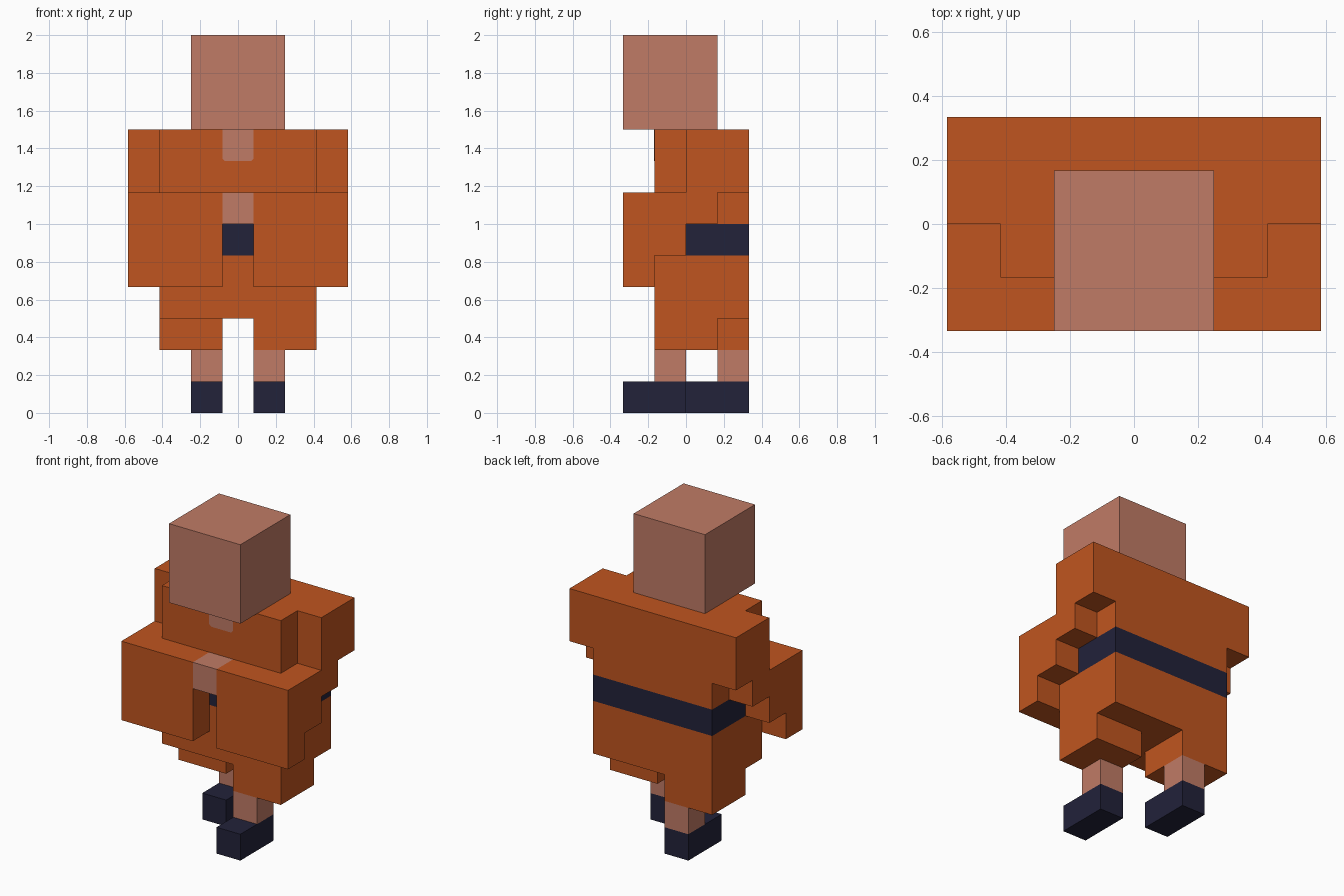
import bpy, bmesh

U = 1 / 6  # one block; all part sizes below are in blocks

cube = bpy.data.objects.get("Cube")
if cube:
    bpy.data.objects.remove(cube, do_unlink=True)


def material(name, rgb):
    m = bpy.data.materials.new(name)
    m.use_nodes = True
    m.diffuse_color = (*rgb, 1)
    bsdf = next(n for n in m.node_tree.nodes if n.type == 'BSDF_PRINCIPLED')
    bsdf.inputs["Base Color"].default_value = (*rgb, 1)
    return m


ORANGE = material("orange cloth", (0.527, 0.091, 0.014))
SKIN = material("skin", (0.527, 0.198, 0.133))
NAVY = material("dark navy", (0.016, 0.016, 0.042))


def extrude(name, profile, x0, x1, mat):
    """Extrude a side profile of (y, z) points from x0 to x1."""
    bm = bmesh.new()
    face = bm.faces.new([bm.verts.new((x0 * U, y * U, z * U)) for y, z in profile])
    ext = bmesh.ops.extrude_face_region(bm, geom=[face])
    verts = [g for g in ext["geom"] if isinstance(g, bmesh.types.BMVert)]
    bmesh.ops.translate(bm, verts=verts, vec=((x1 - x0) * U, 0, 0))
    bmesh.ops.recalc_face_normals(bm, faces=bm.faces)
    mesh = bpy.data.meshes.new(name)
    bm.to_mesh(mesh)
    bm.free()
    mesh.materials.append(mat)
    obj = bpy.data.objects.new(name, mesh)
    bpy.context.collection.objects.link(obj)
    return obj


def box(name, x, y, z, mat):
    profile = [(y[0], z[0]), (y[1], z[0]), (y[1], z[1]), (y[0], z[1])]
    return extrude(name, profile, x[0], x[1], mat)


# Head and torso
box("head", (-1.5, 1.5), (-2, 1), (9, 12), SKIN)
box("chest", (-2.5, 2.5), (-1, 2), (6, 9), ORANGE)
box("belt", (-2.5, 2.5), (-1, 2), (5, 6), NAVY)
box("coat_skirt", (-2.5, 2.5), (-1, 2), (3, 5), ORANGE)

# Open collar plate, with its lower corners cut
collar = box("collar_opening", (-0.5, 0.5), (-1.02, -1), (8, 9), SKIN)
bm = bmesh.new()
bm.from_mesh(collar.data)
lower = [e for e in bm.edges
         if all(v.co.z < 8.5 * U for v in e.verts)
         and abs(e.verts[0].co.x - e.verts[1].co.x) < 1e-5]
bmesh.ops.bevel(bm, geom=lower, offset=0.014, segments=1, affect='EDGES')
bm.to_mesh(collar.data)
bm.free()

# Clasped hands between the cuffs
box("hands", (-0.5, 0.5), (-2, -1), (6, 7), SKIN)

# Stepped sleeves reaching forward from the shoulders
sleeve = [(-1, 5), (0, 5), (0, 6), (1, 6), (1, 7),
          (2, 7), (2, 9), (0, 9), (0, 7), (-1, 7)]

# Each side: sleeve and cuff mirrored; the left leg steps forward, the right one back
for side, s, hem_y, leg_y, shoe_y in (
        ("left", 1, (-1, 1), (-1, 0), (-2, 0)),
        ("right", -1, (0, 2), (1, 2), (0, 2))):
    extrude(side + "_sleeve", sleeve, s * 2.5, s * 3.5, ORANGE)
    box(side + "_cuff", (s * 0.5, s * 3.5), (-2, -1), (4, 7), ORANGE)
    box(side + "_hem", (s * 0.5, s * 2.5), hem_y, (2, 3), ORANGE)
    box(side + "_leg", (s * 0.5, s * 1.5), leg_y, (1, 2), SKIN)
    box(side + "_shoe", (s * 0.5, s * 1.5), shoe_y, (0, 1), NAVY)
